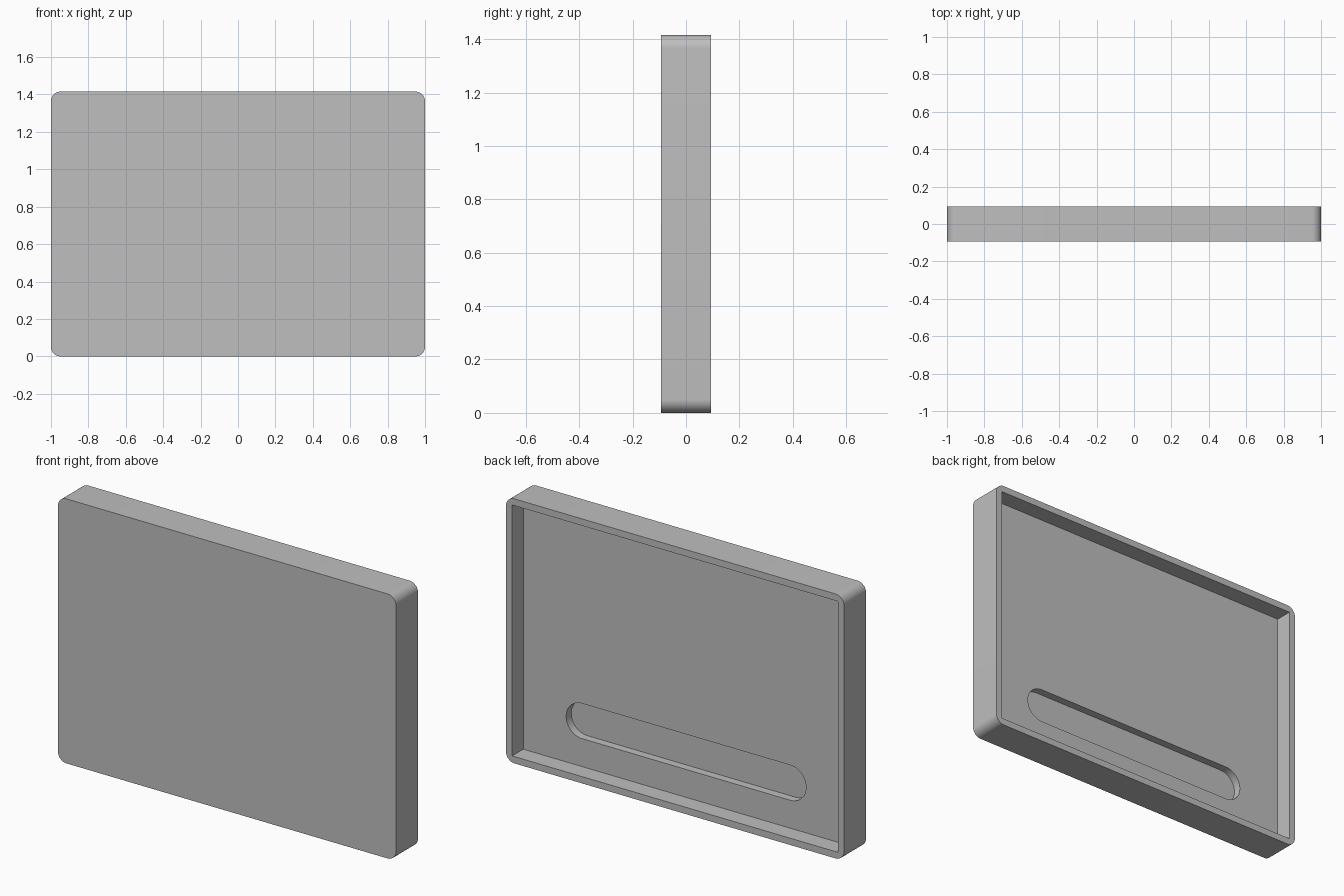
import bpy, bmesh
from math import pi, cos, sin

WIDTH, DEPTH, HEIGHT = 2.0, 0.186, 1.415
WALL = 0.0365          # rim thickness
FLOOR_Y = -0.001       # bottom of the large rear recess
SLOT_Y = -0.044        # bottom of the slot
BACK_Y = DEPTH / 2

old = bpy.data.objects.get("Cube")
if old:
    bpy.data.objects.remove(old, do_unlink=True)

grey = bpy.data.materials.new("plain grey")
grey.use_nodes = True
colour = (0.52, 0.52, 0.52, 1)
grey.diffuse_color = colour
grey.node_tree.nodes["Principled BSDF"].inputs["Base Color"].default_value = colour


def outline(width, height, radius, steps):
    """Rounded rectangle in x and z, centred on the origin."""
    if radius == 0:
        steps = 0
    points = []
    corners = [(1, 1), (-1, 1), (-1, -1), (1, -1)]
    for quarter, (sx, sz) in enumerate(corners):
        for i in range(steps + 1):
            a = (quarter + i / max(steps, 1)) * pi / 2
            points.append((sx * (width / 2 - radius) + radius * cos(a),
                           sz * (height / 2 - radius) + radius * sin(a)))
    return points


def prism(name, width, height, radius, centre_z, y0, y1, steps=12):
    """Extrude a rounded rectangle from y0 to y1."""
    bm = bmesh.new()
    verts = [bm.verts.new((x, y0, z + centre_z))
             for x, z in outline(width, height, radius, steps)]
    face = bm.faces.new(verts)
    extruded = bmesh.ops.extrude_face_region(bm, geom=[face], use_keep_orig=True)
    moved = [g for g in extruded["geom"] if isinstance(g, bmesh.types.BMVert)]
    bmesh.ops.translate(bm, verts=moved, vec=(0, y1 - y0, 0))
    bmesh.ops.remove_doubles(bm, verts=bm.verts, dist=1e-5)
    bmesh.ops.recalc_face_normals(bm, faces=bm.faces)
    mesh = bpy.data.meshes.new(name)
    bm.to_mesh(mesh)
    bm.free()
    mesh.materials.append(grey)
    obj = bpy.data.objects.new(name, mesh)
    bpy.context.collection.objects.link(obj)
    return obj


# Panel body, open at the back
panel = prism("panel", WIDTH, HEIGHT, 0.05, HEIGHT / 2, -BACK_Y, BACK_Y)

# Rectangular rear recess and the round-ended slot in its floor
recess = prism("recess_cutter", WIDTH - 2 * WALL, HEIGHT - 2 * WALL, 0,
               HEIGHT / 2, FLOOR_Y, BACK_Y + 0.1)
slot = prism("slot_cutter", 1.42, 0.188, 0.0939, 0.28, SLOT_Y, BACK_Y + 0.05)

bpy.ops.object.select_all(action="DESELECT")
panel.select_set(True)
bpy.context.view_layer.objects.active = panel
for cutter in (recess, slot):
    cutter.hide_render = True
    cut = panel.modifiers.new(cutter.name, "BOOLEAN")
    cut.operation = "DIFFERENCE"
    cut.solver = "EXACT"
    cut.object = cutter
    bpy.ops.object.modifier_apply(modifier=cut.name)
    bpy.data.objects.remove(cutter, do_unlink=True)

bpy.ops.object.shade_smooth_by_angle(angle=pi / 6)
